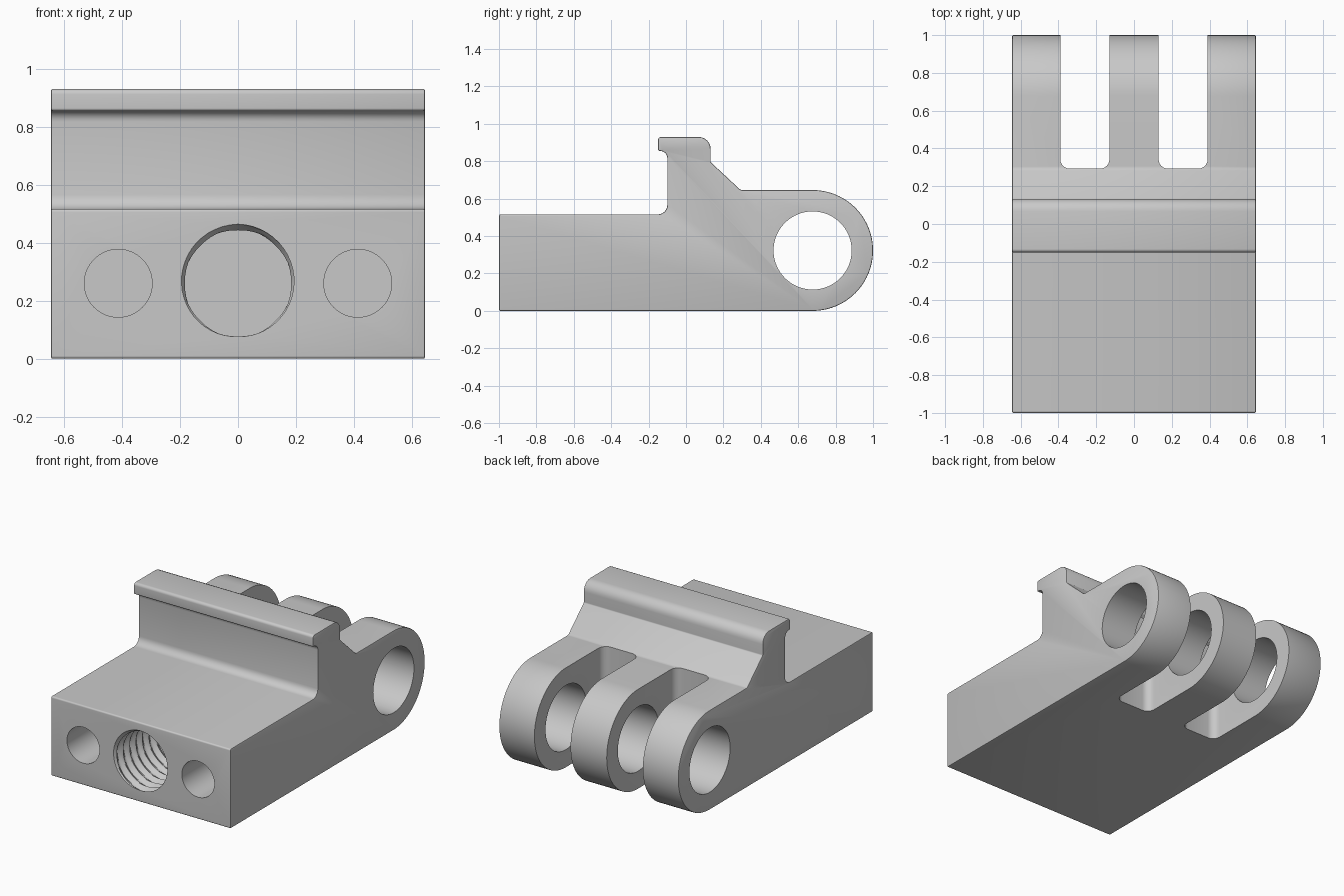
import bpy, bmesh, math
from mathutils import Vector, Matrix

if "Cube" in bpy.data.objects:
    bpy.data.objects.remove(bpy.data.objects["Cube"])

grey = bpy.data.materials.new("plain grey")
grey.diffuse_color = (0.58, 0.58, 0.58, 1)
grey.use_nodes = True
grey.node_tree.nodes["Principled BSDF"].inputs["Base Color"].default_value = grey.diffuse_color


def rounded(corners, steps=6):
    """Turn (u, v, radius) corners into a filleted outline."""
    out = []
    for i, (u, v, r) in enumerate(corners):
        p = Vector((u, v))
        if r == 0:
            out.append((u, v))
            continue
        a = (Vector(corners[i - 1][:2]) - p).normalized()
        b = (Vector(corners[(i + 1) % len(corners)][:2]) - p).normalized()
        half = math.acos(max(-1, min(1, a.dot(b)))) / 2
        centre = p + (a + b).normalized() * (r / math.sin(half))
        d0 = p + a * (r / math.tan(half)) - centre
        d1 = p + b * (r / math.tan(half)) - centre
        start = math.atan2(d0.y, d0.x)
        sweep = math.atan2(d0.x * d1.y - d0.y * d1.x, d0.dot(d1))
        n = 24 if r > 0.2 else steps
        for k in range(n + 1):
            t = start + sweep * k / n
            out.append((centre.x + r * math.cos(t), centre.y + r * math.sin(t)))
    return out


def make(name, bm):
    bmesh.ops.remove_doubles(bm, verts=bm.verts, dist=0.0003)
    bmesh.ops.recalc_face_normals(bm, faces=bm.faces)
    mesh = bpy.data.meshes.new(name)
    bm.to_mesh(mesh)
    bm.free()
    mesh.materials.append(grey)
    ob = bpy.data.objects.new(name, mesh)
    bpy.context.collection.objects.link(ob)
    return ob


def prism(name, outline, place, lo, hi, bevel=0):
    """Extrude an outline from lo to hi; place maps (u, v, w) to xyz."""
    bm = bmesh.new()
    ends = [[bm.verts.new(place(u, v, w)) for u, v in outline] for w in (lo, hi)]
    caps = [bm.faces.new(ring) for ring in ends]
    n = len(outline)
    for i in range(n):
        j = (i + 1) % n
        bm.faces.new((ends[0][i], ends[0][j], ends[1][j], ends[1][i]))
    bmesh.ops.remove_doubles(bm, verts=bm.verts, dist=0.0003)
    bmesh.ops.recalc_face_normals(bm, faces=bm.faces)
    if bevel:
        edges = list({e for f in caps for e in f.edges})
        bmesh.ops.bevel(bm, geom=edges, offset=bevel, segments=2, profile=0.5,
                        affect='EDGES')
    return make(name, bm)


def cylinder(name, radius, length, matrix):
    bm = bmesh.new()
    bmesh.ops.create_cone(bm, cap_ends=True, segments=64, radius1=radius,
                          radius2=radius, depth=length, matrix=matrix)
    return make(name, bm)


def thread(name, minor, major, pitch, y0, y1, z, sides=48, per_turn=8):
    """Cylinder along y whose wall follows a helical V groove."""
    bm = bmesh.new()
    rings = []
    count = int((y1 - y0) / pitch * per_turn)
    for k in range(count + 1):
        ring = []
        for s in range(sides):
            phase = (k / per_turn + s / sides) % 1
            r = minor + (major - minor) * (1 - abs(2 * phase - 1))
            t = 2 * math.pi * s / sides
            ring.append(bm.verts.new((r * math.cos(t), y0 + (y1 - y0) * k / count,
                                      z + r * math.sin(t))))
        rings.append(ring)
    for a, b in zip(rings, rings[1:]):
        for s in range(sides):
            t = (s + 1) % sides
            bm.faces.new((a[s], a[t], b[t], b[s]))
    bm.faces.new(rings[0])
    bm.faces.new(rings[-1])
    return make(name, bm)


# Side profile: base block, hooked ridge and rounded hinge end
profile = rounded([
    (-1, 0, 0.01), (1, 0, 0.3229), (1, 0.646, 0.3229), (0.292, 0.646, 0.03),
    (0.132, 0.795, 0.01), (0.132, 0.93, 0.065), (-0.15, 0.93, 0.018),
    (-0.15, 0.855, 0.009), (-0.10, 0.855, 0.038), (-0.10, 0.516, 0.05),
    (-1, 0.516, 0.01)])
body = prism("hinge_block", profile, lambda u, v, w: (w, u, v), -0.645, 0.645, 0.006)

cutters = []
along_y = Matrix.Rotation(math.pi / 2, 4, 'X')
along_x = Matrix.Rotation(math.pi / 2, 4, 'Y')

# Slots between the three knuckles, and the blind side holes
for s in (-1, 1):
    slot = rounded([(s * 0.13, 0.293, 0.05), (s * 0.39, 0.293, 0.05),
                    (s * 0.39, 1.2, 0), (s * 0.13, 1.2, 0)])
    cutters.append(prism("slot_cutter", slot, lambda u, v, w: (u, v, w), -0.2, 1.2))
    cutters.append(cylinder("side_hole_cutter", 0.117, 0.64,
                            Matrix.Translation((s * 0.413, -0.72, 0.26)) @ along_y))

# Hinge pin bore and threaded centre hole
cutters.append(cylinder("pin_bore_cutter", 0.209, 2,
                        Matrix.Translation((0, 0.677, 0.323)) @ along_x))
cutters.append(thread("thread_cutter", 0.183, 0.205, 0.065, -1.015, -0.35, 0.26))

bpy.context.view_layer.objects.active = body
body.select_set(True)
for c in cutters:
    mod = body.modifiers.new("cut", 'BOOLEAN')
    mod.operation, mod.solver, mod.object = 'DIFFERENCE', 'EXACT', c
    bpy.ops.object.modifier_apply(modifier=mod.name)
for c in cutters:
    bpy.data.objects.remove(c)

bpy.ops.object.select_all(action='DESELECT')
body.select_set(True)
bpy.ops.object.shade_smooth_by_angle(angle=math.radians(32))
